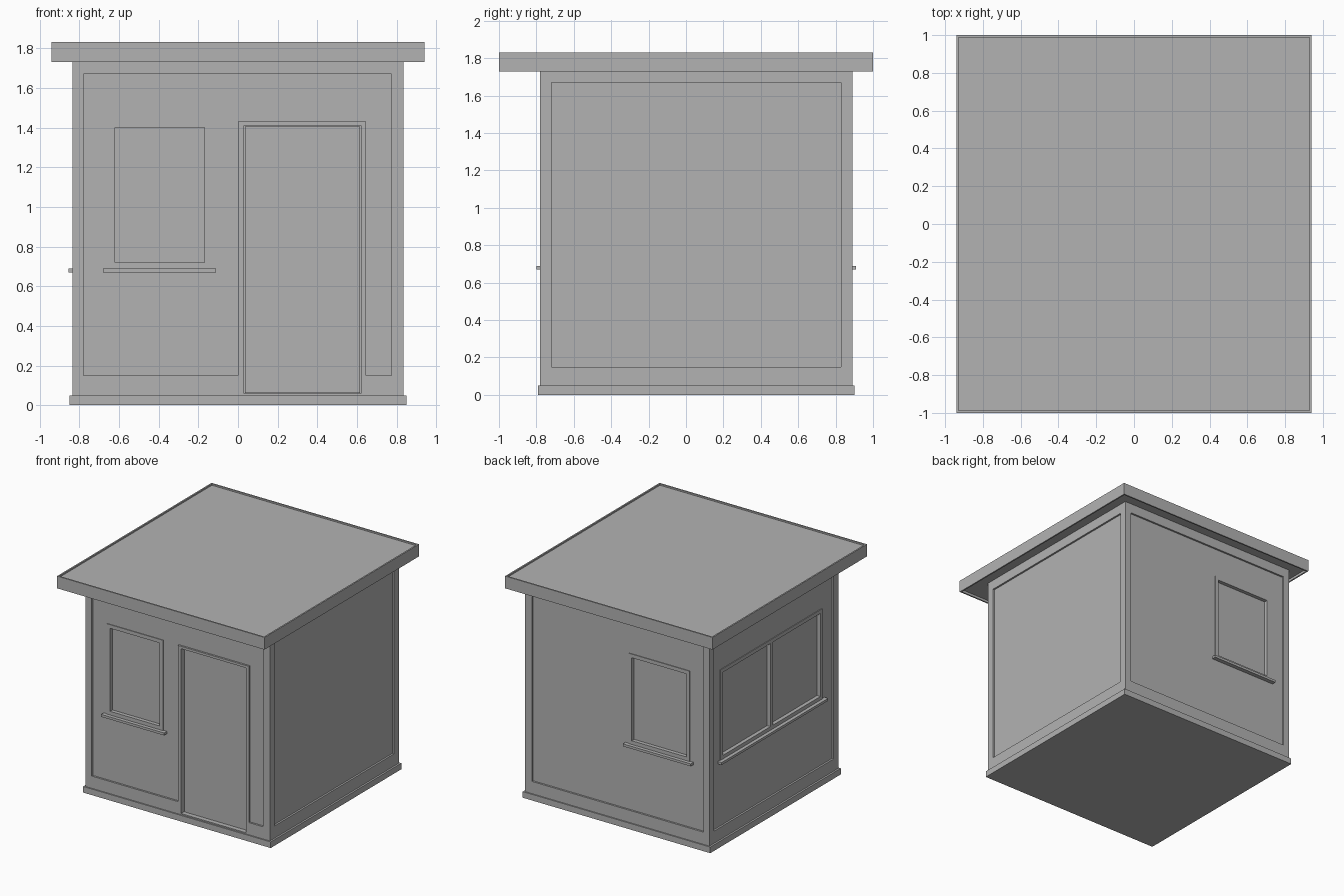
import bpy, bmesh

if "Cube" in bpy.data.objects:
    bpy.data.objects.remove(bpy.data.objects["Cube"])

# one plain grey for the whole building
grey = bpy.data.materials.new("light_grey")
grey.diffuse_color = (0.45, 0.45, 0.45, 1)
grey.use_nodes = True
grey.node_tree.nodes["Principled BSDF"].inputs["Base Color"].default_value = grey.diffuse_color

HX, YF, YB = 0.835, -0.78, 0.89      # wall planes
PANEL = 0.015                        # depth of the recessed wall panels


def box(name, x0, x1, y0, y1, z0, z1):
    bm = bmesh.new()
    bmesh.ops.create_cube(bm, size=1)
    for v in bm.verts:
        v.co = (x1 if v.co.x > 0 else x0,
                y1 if v.co.y > 0 else y0,
                z1 if v.co.z > 0 else z0)
    me = bpy.data.meshes.new(name)
    bm.to_mesh(me)
    bm.free()
    me.materials.append(grey)
    ob = bpy.data.objects.new(name, me)
    bpy.context.collection.objects.link(ob)
    return ob


def wall_box(name, side, a0, a1, z0, z1, d0, d1):
    """Box placed on a wall: a runs along the wall, d is depth into it."""
    if side == "front":
        return box(name, a0, a1, YF + d0, YF + d1, z0, z1)
    if side == "back":
        return box(name, a0, a1, YB - d1, YB - d0, z0, z1)
    if side == "left":
        return box(name, -HX + d0, -HX + d1, a0, a1, z0, z1)
    return box(name, HX - d1, HX - d0, a0, a1, z0, z1)


def cut(target, cutter):
    cutter.hide_render = True
    m = target.modifiers.new("cut", "BOOLEAN")
    m.operation, m.solver, m.object = "DIFFERENCE", "EXACT", cutter
    bpy.context.view_layer.objects.active = target
    bpy.ops.object.modifier_apply(modifier=m.name)
    bpy.data.objects.remove(cutter)


# base slab and wall block
box("base", -0.85, 0.85, -0.79, 0.90, 0, 0.05)
walls = box("walls", -HX, HX, YF, YB, 0.05, 1.75)

# recessed panel on every wall
for side in ("front", "back", "left", "right"):
    lo, hi = (-0.78, 0.775) if side in ("front", "back") else (-0.72, 0.83)
    cut(walls, wall_box("cutter", side, lo, hi, 0.15, 1.67, -0.1, PANEL))

# windows: opening, raised surround, glass and sill
F, Z0, Z1 = 0.03, 0.72, 1.40
for side, a0, a1 in (("front", -0.62, -0.17), ("back", -0.62, -0.125), ("left", -0.56, 0.70)):
    cut(walls, wall_box("cutter", side, a0, a1, Z0, Z1, -0.1, 0.06))
    front, rear = PANEL - 0.006, PANEL + 0.002
    n = side + "_window_"
    surround = wall_box(n + "surround", side, a0 - F, a1 + F, Z0 - F, Z1 + F, front, rear)
    cut(surround, wall_box("cutter", side, a0, a1, Z0, Z1, -0.1, 0.1))
    wall_box(n + "glass", side, a0, a1, Z0, Z1, 0.04, 0.061)
    wall_box(n + "sill", side, a0 - 2 * F, a1 + 2 * F, 0.67, 0.69, -0.02, PANEL + 0.002)
    if side == "left":
        mid = (a0 + a1) / 2
        wall_box(n + "mullion", side, mid - 0.016, mid + 0.016, Z0, Z1, front, 0.041)

# door: opening, frame flush with the wall, and leaf with a thin gap
cut(walls, wall_box("cutter", "front", 0.03, 0.62, 0.06, 1.41, -0.1, 0.05))
frame = wall_box("door_frame", "front", 0.0, 0.645, 0.15, 1.43, 0, PANEL + 0.002)
cut(frame, wall_box("cutter", "front", 0.03, 0.62, 0.0, 1.41, -0.1, 0.1))
wall_box("door", "front", 0.035, 0.615, 0.062, 1.405, 0.035, 0.052)

# flat roof with a thin raised rim above and below
roof = box("roof", -0.94, 0.94, -1, 1, 1.73, 1.83)
R = 0.012
cut(roof, box("cutter", -0.94 + R, 0.94 - R, -1 + R, 1 - R, 1.818, 2))
cut(roof, box("cutter", -0.94 + R, 0.94 - R, -1 + R, 1 - R, 1.6, 1.75))
